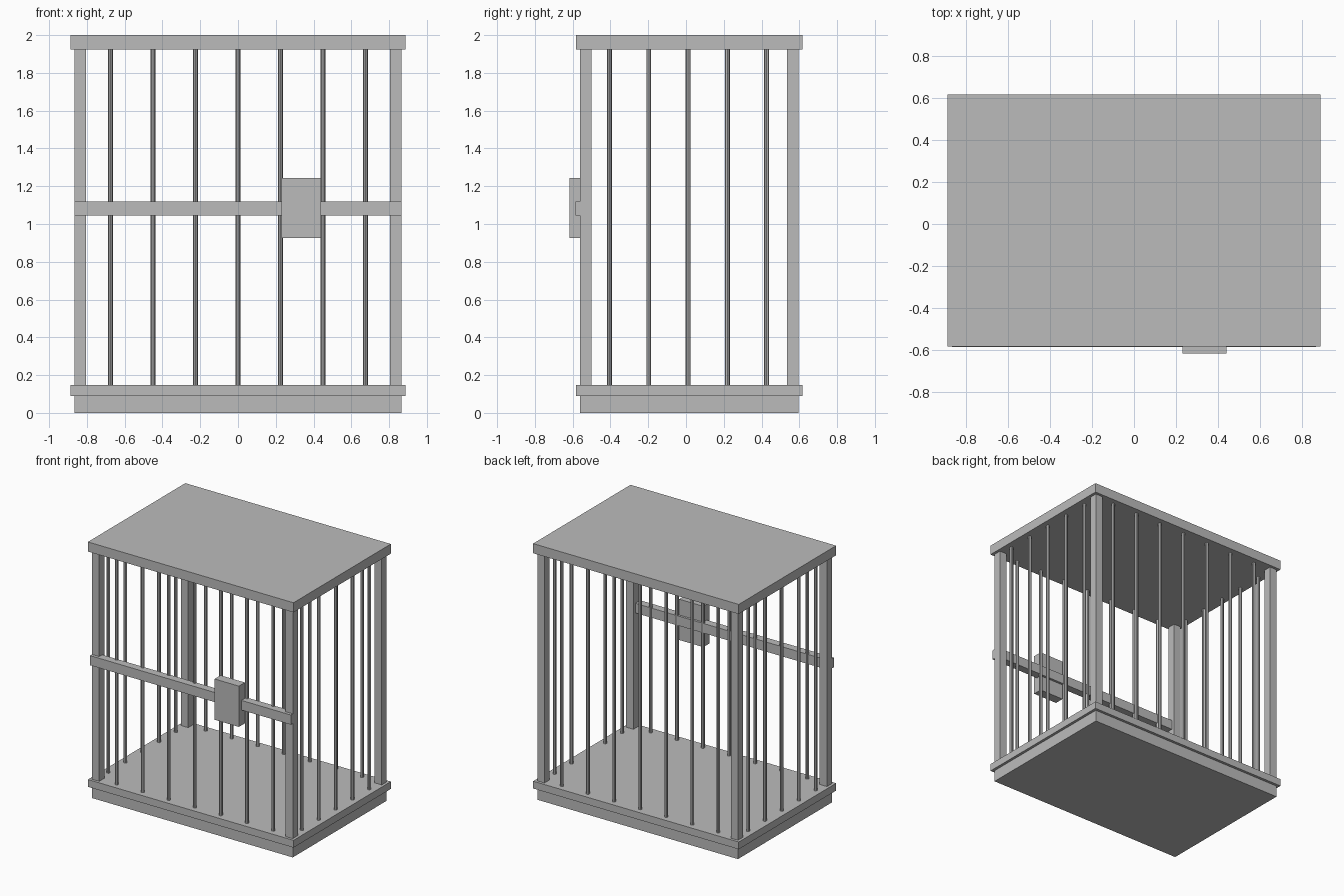
import bpy

old = bpy.data.objects.get("Cube")
if old:
    bpy.data.objects.remove(old, do_unlink=True)

# One plain grey for everything
grey = bpy.data.materials.new("plain grey")
grey.use_nodes = True
colour = (0.5, 0.5, 0.5, 1)
grey.diffuse_color = colour
grey.node_tree.nodes["Principled BSDF"].inputs["Base Color"].default_value = colour


def box(name, low, high):
    """Box between two opposite corners."""
    centre = [(a + b) / 2 for a, b in zip(low, high)]
    bpy.ops.mesh.primitive_cube_add(size=1, location=centre)
    ob = bpy.context.object
    ob.name = name
    ob.scale = [b - a for a, b in zip(low, high)]
    bpy.ops.object.transform_apply(location=False, rotation=False, scale=True)
    ob.data.materials.append(grey)


def rod(name, x, y):
    """Thin upright bar between floor and roof."""
    bpy.ops.mesh.primitive_cylinder_add(vertices=8, radius=0.013, depth=ROOF - FLOOR,
                                        location=(x, y, (ROOF + FLOOR) / 2))
    ob = bpy.context.object
    ob.name = name
    ob.data.materials.append(grey)
    bpy.ops.object.shade_smooth_by_angle()


FLOOR, ROOF = 0.147, 1.925
FRONT, BACK = -0.583, 0.617    # edges of the floor and roof slabs
HALF = 0.887
LIP = 0.021                    # overhang of the slabs
POST = 0.062
INNER = HALF - LIP

# Base, floor and roof
box("base", (-INNER, FRONT + LIP, 0), (INNER, BACK - LIP, 0.09))
box("floor_slab", (-HALF, FRONT, 0.09), (HALF, BACK, FLOOR))
box("roof_slab", (-HALF, FRONT, ROOF), (HALF, BACK, 2))

# Corner posts
for side, x in (("right", -INNER), ("left", INNER - POST)):
    for end, y in (("front", FRONT + LIP), ("back", BACK - LIP - POST)):
        box(f"{end}_{side}_post", (x, y, FLOOR), (x + POST, y + POST, ROOF))

# Rods in line with the posts
row_x = INNER - POST / 2
row_front = FRONT + LIP + POST / 2
row_back = BACK - LIP - POST / 2
for i in range(-3, 4):
    rod("front_rod", i * 0.225, row_front)
    rod("back_rod", i * 0.225, row_back)
for i in range(-2, 3):
    for side, x in (("right", -row_x), ("left", row_x)):
        rod(f"{side}_rod", x, 0.011 + i * 0.208)

# Front cross bar and lock box
box("cross_bar", (-INNER, FRONT - 0.003, 1.045), (INNER, -0.525, 1.12))
box("lock_box", (0.23, -0.617, 0.925), (0.44, -0.543, 1.243))
